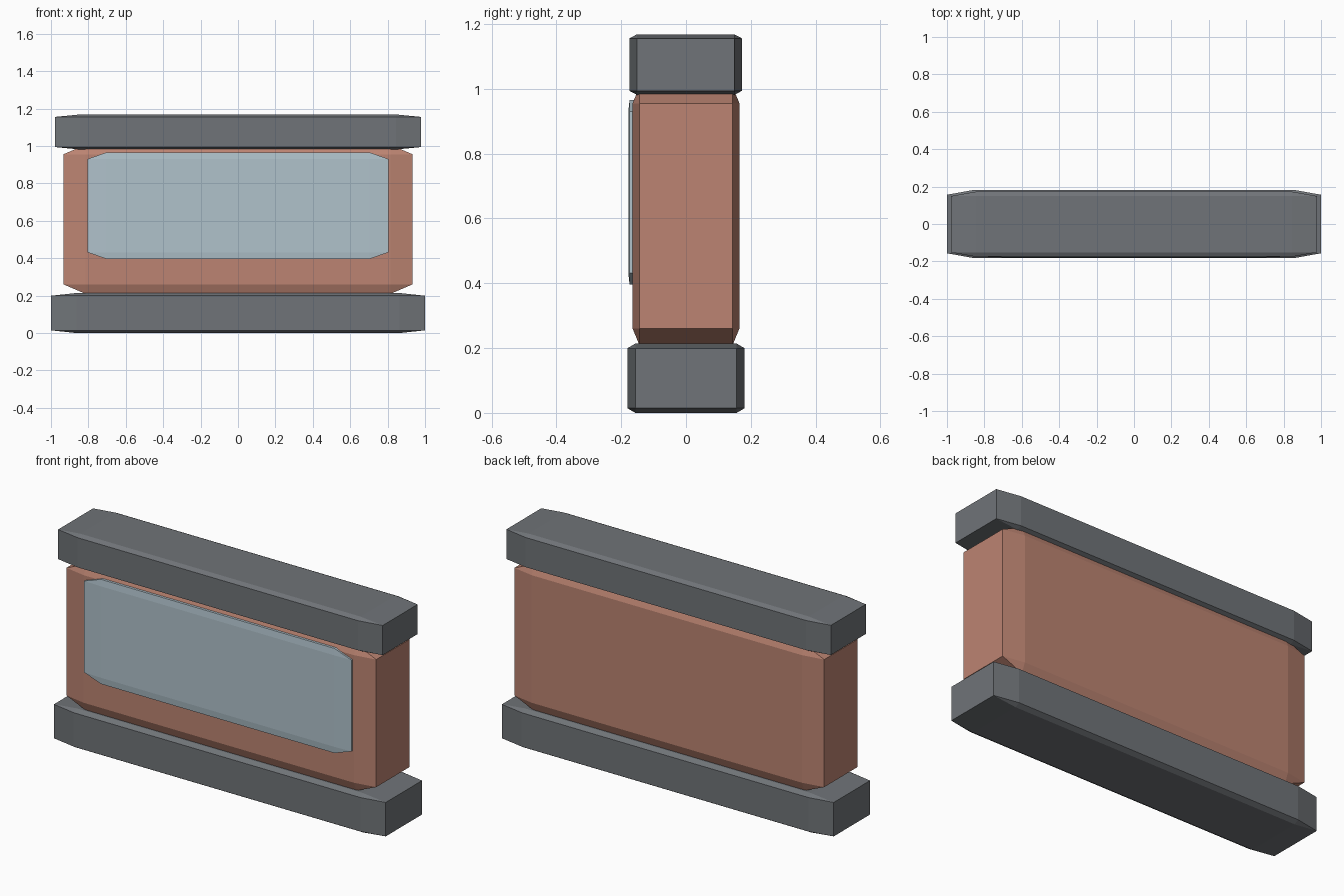
import bpy, bmesh
from mathutils import Matrix

cube = bpy.data.objects.get("Cube")
if cube:
    bpy.data.objects.remove(cube, do_unlink=True)


def material(name, color):
    mat = bpy.data.materials.new(name)
    mat.use_nodes = True
    mat.diffuse_color = (*color, 1)
    mat.node_tree.nodes["Principled BSDF"].inputs["Base Color"].default_value = (*color, 1)
    return mat


def chamfered_block(name, size, center, mat, chamfer):
    """Unit cube with flat chamfers, stretched so the chamfer follows each dimension."""
    bm = bmesh.new()
    bmesh.ops.create_cube(bm, size=1)
    bmesh.ops.bevel(bm, geom=bm.edges[:], offset=chamfer, segments=1,
                    profile=0.5, affect='EDGES')
    bm.transform(Matrix.Translation(center) @ Matrix.Diagonal((*size, 1)))
    mesh = bpy.data.meshes.new(name)
    bm.to_mesh(mesh)
    bm.free()
    mesh.materials.append(mat)
    obj = bpy.data.objects.new(name, mesh)
    bpy.context.collection.objects.link(obj)
    return obj


grey = material("slate grey", (0.162, 0.174, 0.188))
clay = material("clay red", (0.503, 0.231, 0.168))
glass = material("pale blue glass", (0.434, 0.539, 0.597))

# Slabs above and below
chamfered_block("base_slab", (2.0, 0.362, 0.214), (0, 0, 0.107), grey, 0.068)
chamfered_block("top_slab", (1.956, 0.348, 0.187), (0, -0.001, 1.075), grey, 0.068)

# Wall between the slabs; its top edge tucks into the upper slab
chamfered_block("wall", (1.868, 0.33, 0.797), (0, 0, 0.608), clay, 0.064)

# Window pane set into the front of the wall
chamfered_block("window", (1.61, 0.06, 0.57), (0, -0.148, 0.681), glass, 0.063)
